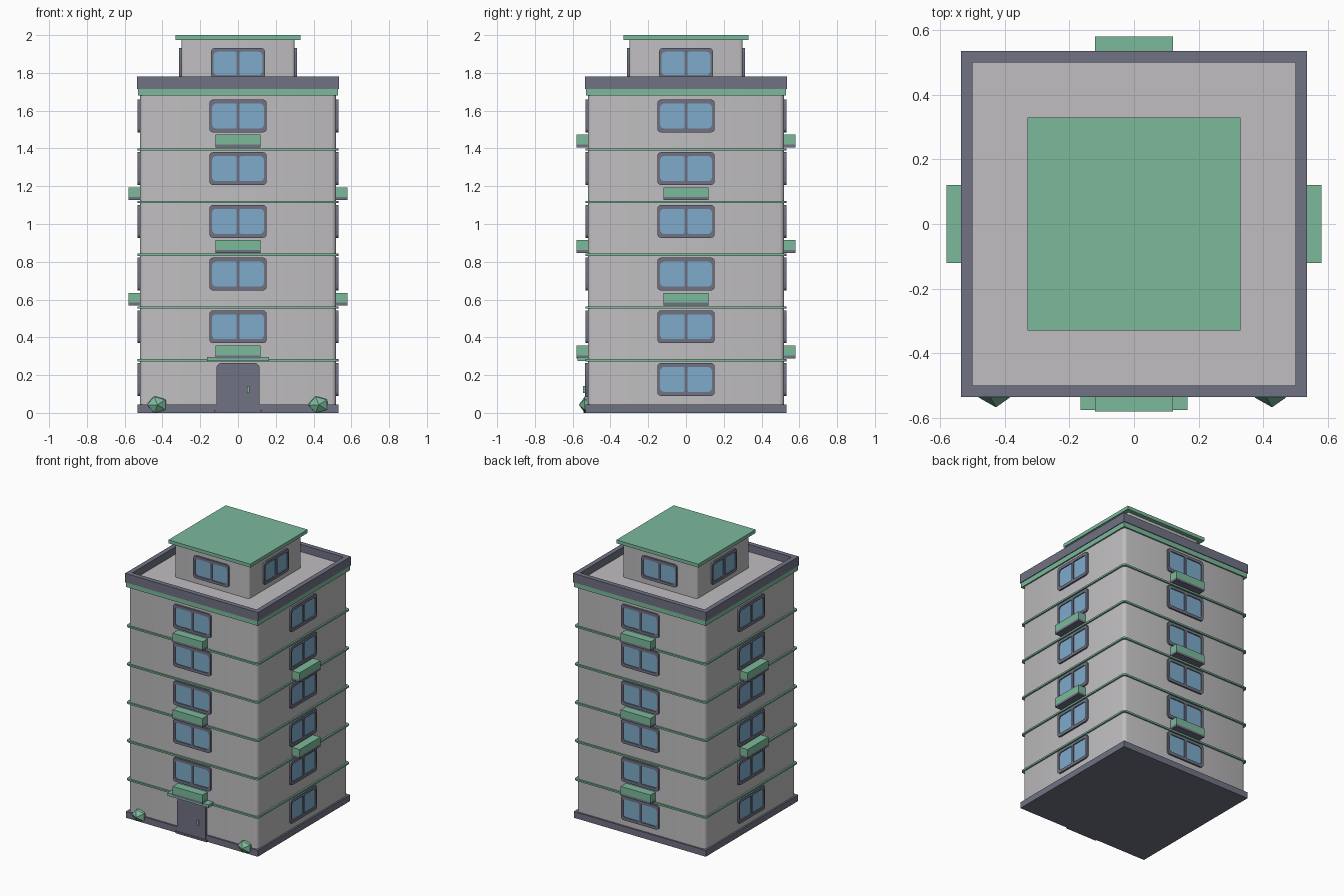
import bpy, bmesh, math
from mathutils import Matrix, Vector

if "Cube" in bpy.data.objects:
    bpy.data.objects.remove(bpy.data.objects["Cube"])


def material(name, rgb):
    m = bpy.data.materials.new(name)
    lin = [((c / 255 + 0.055) / 1.055) ** 2.4 for c in rgb]
    m.diffuse_color = (*lin, 1)
    m.use_nodes = True
    m.node_tree.nodes["Principled BSDF"].inputs["Base Color"].default_value = m.diffuse_color
    return m


WALL = material("wall_grey", (192, 190, 192))
GREEN = material("soft_green", (124, 186, 156))
SLATE = material("slate_grey", (112, 114, 132))
GLASS = material("window_blue", (126, 171, 202))


def finish(name, bm, mat, turn=0):
    """Make an object from a bmesh, turned to one of the four sides."""
    bm.transform(Matrix.Rotation(turn * math.pi / 2, 4, 'Z'))
    bmesh.ops.recalc_face_normals(bm, faces=bm.faces)
    me = bpy.data.meshes.new(name)
    bm.to_mesh(me)
    bm.free()
    me.materials.append(mat)
    ob = bpy.data.objects.new(name, me)
    bpy.context.collection.objects.link(ob)
    return ob


def box(name, x, y, z, mat, turn=0, corner=0.0):
    """Box from (min, max) pairs; corner rounds the vertical edges."""
    bm = bmesh.new()
    bmesh.ops.create_cube(bm, size=1)
    for v in bm.verts:
        v.co = Vector([a + (b - a) * (c + 0.5) for c, (a, b) in zip(v.co, (x, y, z))])
    if corner:
        edges = [e for e in bm.edges if abs(e.verts[0].co.z - e.verts[1].co.z) > 1e-4]
        bmesh.ops.bevel(bm, geom=edges, offset=corner, segments=3, profile=0.5, affect='EDGES')
    ob = finish(name, bm, mat, turn)
    if corner:
        bpy.ops.object.select_all(action='DESELECT')
        ob.select_set(True)
        bpy.context.view_layer.objects.active = ob
        bpy.ops.object.shade_smooth_by_angle(angle=math.radians(40))
    return ob


def slab(name, half, z, mat, corner=0.0):
    return box(name, (-half, half), (-half, half), z, mat, 0, corner)


def rounded(x0, x1, z0, z1, radii):
    """Rounded rectangle outline; radii run from lower left counter-clockwise."""
    pts = []
    corners = ((x0, z0, 1, 1), (x1, z0, -1, 1), (x1, z1, -1, -1), (x0, z1, 1, -1))
    for i, ((x, z, sx, sz), r) in enumerate(zip(corners, radii)):
        for k in range(4 if r else 1):
            a = math.pi * (1 + i / 2) + k * math.pi / 6
            pts.append((x + sx * r + r * math.cos(a), z + sz * r + r * math.sin(a))
                       if r else (x, z))
    return pts


def plate(name, outlines, back, front, mat, turn=0):
    """Extruded flat shape facing -y; further outlines inside the first are holes."""
    cu = bpy.data.curves.new(name, 'CURVE')
    cu.dimensions = '2D'
    cu.fill_mode = 'BOTH'
    cu.extrude = (front - back) / 2
    for pts in outlines:
        sp = cu.splines.new('POLY')
        sp.points.add(len(pts) - 1)
        for p, (x, z) in zip(sp.points, pts):
            p.co = (x, z, 0, 1)
        sp.use_cyclic_u = True
    tmp = bpy.data.objects.new(name, cu)
    me = bpy.data.meshes.new_from_object(tmp)
    bm = bmesh.new()
    bm.from_mesh(me)
    bpy.data.objects.remove(tmp)
    bpy.data.curves.remove(cu)
    bpy.data.meshes.remove(me)
    bmesh.ops.remove_doubles(bm, verts=bm.verts, dist=1e-5)
    bm.transform(Matrix.Translation((0, -(front + back) / 2, 0)) @ Matrix.Rotation(math.pi / 2, 4, 'X'))
    return finish(name, bm, mat, turn)


def window(face, zc, turn, s=1.0):
    """Raised frame with two glass panes."""
    w, h, pw, ph, m, r = 0.152 * s, 0.087 * s, 0.137 * s, 0.066 * s, 0.008, 0.02
    left = rounded(-pw, -m, zc - ph, zc + ph, (r, 0.008, 0.008, r))
    right = rounded(m, pw, zc - ph, zc + ph, (0.008, r, r, 0.008))
    frame = rounded(-w, w, zc - h, zc + h, (r,) * 4)
    plate("window_frame", [frame, left, right], face - 0.005, face + 0.012, SLATE, turn)
    plate("window_glass", [left], face - 0.003, face + 0.005, GLASS, turn)
    plate("window_glass", [right], face - 0.003, face + 0.005, GLASS, turn)


FLOOR = 0.279

# main block, plinth and floor bands
slab("plinth", 0.532, (0, 0.045), SLATE)
slab("main_walls", 0.52, (0.04, 1.69), WALL, 0.025)
for i in range(1, 6):
    z = i * FLOOR
    slab("floor_band", 0.531, (z - 0.006, z + 0.006), GREEN, 0.02)

# cornice, roof deck and parapet
slab("cornice", 0.53, (1.68, 1.715), GREEN)
slab("roof_deck", 0.51, (1.70, 1.727), WALL)
for t in range(4):
    box("parapet", (-0.535, 0.5), (-0.535, -0.5), (1.715, 1.78), SLATE, t)

# rooftop room
slab("roof_room", 0.30, (1.72, 1.98), WALL, 0.015)
slab("roof_room_cap", 0.33, (1.975, 2.0), GREEN)

# windows and planters on all four sides
for t in range(4):
    for i in range(6):
        if not (t == 0 and i == 0):
            window(0.52, 0.177 + i * FLOOR, t)
        if i > 0 and i % 2 == (t + 1) % 2:
            z = i * FLOOR + 0.01
            box("planter_base", (-0.12, 0.12), (-0.58, -0.51), (z, z + 0.016), SLATE, t)
            box("planter", (-0.12, 0.12), (-0.58, -0.51), (z + 0.016, z + 0.068), GREEN, t)
    window(0.30, 1.85, t, 0.94)

# entrance
plate("door", [rounded(-0.115, 0.115, 0.01, 0.265, (0, 0, 0.03, 0.03))], 0.51, 0.536, SLATE)
box("door_handle", (0.048, 0.062), (-0.545, -0.53), (0.105, 0.142), GREEN)
box("door_step", (-0.125, 0.125), (-0.542, -0.5), (0, 0.014), SLATE)
box("door_canopy", (-0.165, 0.165), (-0.575, -0.51), (0.274, 0.296), GREEN)

# faceted bushes beside the entrance
for side in (-1, 1):
    bm = bmesh.new()
    bmesh.ops.create_icosphere(bm, subdivisions=1, radius=1)
    for v in bm.verts:
        x, y, z = v.co
        v.co = (side * 0.427 + 0.06 * x, -0.512 + 0.055 * z, max(0.0, 0.043 + 0.05 * y))
    finish("bush", bm, GREEN)
